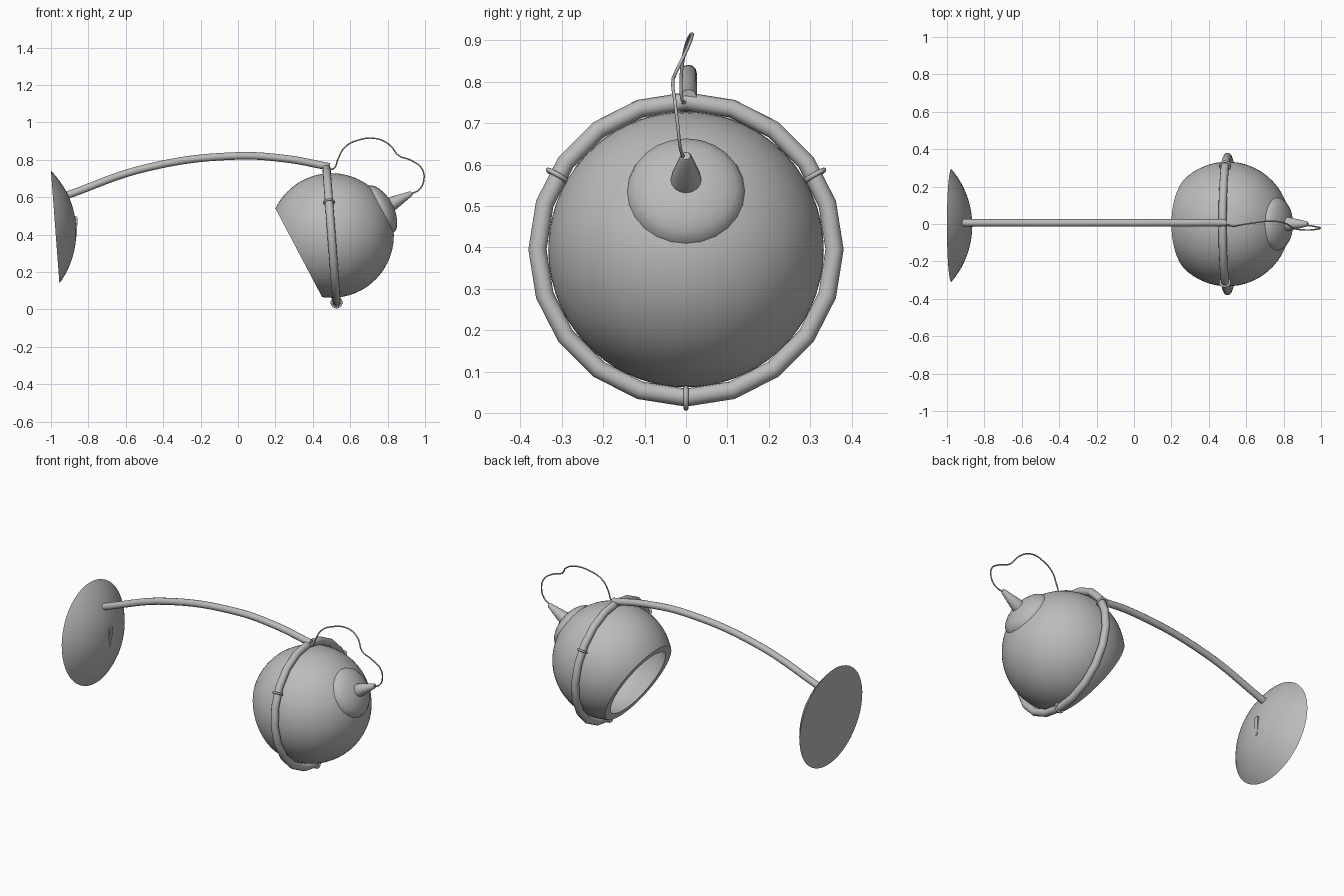
import bpy, bmesh, math
from mathutils import Vector, Matrix

if "Cube" in bpy.data.objects:
    bpy.data.objects.remove(bpy.data.objects["Cube"], do_unlink=True)

grey = bpy.data.materials.new("plain_grey")
grey.use_nodes = True
grey.diffuse_color = (0.5, 0.5, 0.5, 1)
grey.node_tree.nodes["Principled BSDF"].inputs["Base Color"].default_value = (0.5, 0.5, 0.5, 1)


def finish(obj, name, angle=40):
    obj.name = obj.data.name = name
    obj.data.materials.clear()
    obj.data.materials.append(grey)
    bpy.ops.object.select_all(action="DESELECT")
    obj.select_set(True)
    bpy.context.view_layer.objects.active = obj
    bpy.ops.object.shade_smooth_by_angle(angle=math.radians(angle))
    return obj


def mesh_object(bm, name, angle=40):
    bmesh.ops.remove_doubles(bm, verts=bm.verts, dist=0.0001)
    bmesh.ops.recalc_face_normals(bm, faces=bm.faces)
    mesh = bpy.data.meshes.new(name)
    bm.to_mesh(mesh)
    bm.free()
    obj = bpy.data.objects.new(name, mesh)
    bpy.context.collection.objects.link(obj)
    return finish(obj, name, angle)


def aim(obj, centre, axis):
    obj.location = centre
    obj.rotation_euler = Vector(axis).to_track_quat("Z", "Y").to_euler()


def lathe(name, profile, centre, axis, steps=48, angle=40):
    """Revolve (radius, height) points about an axis."""
    bm = bmesh.new()
    verts = [bm.verts.new((r, 0, h)) for r, h in profile]
    edges = [bm.edges.new(pair) for pair in zip(verts, verts[1:])]
    bmesh.ops.spin(bm, geom=verts + edges, cent=(0, 0, 0), axis=(0, 0, 1),
                   angle=math.tau, steps=steps)
    obj = mesh_object(bm, name, angle)
    aim(obj, centre, axis)
    return obj


def torus(name, major, minor, centre, axis, segments, sides):
    bpy.ops.mesh.primitive_torus_add(major_radius=major, minor_radius=minor,
                                     major_segments=segments, minor_segments=sides)
    obj = finish(bpy.context.object, name, 60)
    aim(obj, centre, axis)
    return obj


def tube(name, points, radius, sides=3, resolution=8):
    """Smooth round tube through the points."""
    curve = bpy.data.curves.new(name, "CURVE")
    curve.dimensions = "3D"
    curve.bevel_depth = radius
    curve.bevel_resolution = sides
    curve.resolution_u = resolution
    curve.use_fill_caps = True
    spline = curve.splines.new("BEZIER")
    spline.bezier_points.add(len(points) - 1)
    for knot, p in zip(spline.bezier_points, points):
        knot.co = p
        knot.handle_left_type = knot.handle_right_type = "AUTO"
    obj = bpy.data.objects.new(name, curve)
    bpy.context.collection.objects.link(obj)
    bpy.ops.object.select_all(action="DESELECT")
    obj.select_set(True)
    bpy.context.view_layer.objects.active = obj
    bpy.ops.object.convert(target="MESH")
    return finish(bpy.context.object, name, 50)


def arc(radius, start, end, count):
    """Points of a circle in the profile plane, angles measured from the axis."""
    return [(radius * math.sin(a), radius * math.cos(a))
            for a in (start + (end - start) * i / count for i in range(count + 1))]


# Globe shade: thick shell with a flat rim round the opening
centre = Vector((0.5, 0, 0.395))
axis = Vector((0.885, 0, 0.466))
outer, inner, cut = 0.333, 0.297, -0.198
shell = arc(outer, 0, math.acos(cut / outer), 28)
shell += arc(inner, math.acos(cut / inner), 0, 24)
lathe("globe_shade", shell, centre, axis, 64)

# Domed cap and tapered cord holder behind the globe
lathe("rear_cap", [(0.13, 0.29), (0.143, 0.298), (0.138, 0.314), (0.122, 0.331),
                   (0.1, 0.344), (0.07, 0.356), (0.035, 0.364), (0, 0.366)],
      centre, axis, 24)
lathe("cord_holder", [(0, 0.355), (0.038, 0.355), (0.036, 0.375), (0.014, 0.478),
                      (0.01, 0.485), (0, 0.485)], centre, axis, 16)

# Ring carrying the globe, with three clips
ring_axis = Vector((0.997, 0, 0.0746))
ring_up = Vector((-0.0746, 0, 0.997))
side = Vector((0, 1, 0))
ring_radius = 0.359
torus("support_ring", ring_radius, 0.022, centre, ring_axis, 20, 12)
for i, degrees in enumerate((30, 150, 270)):
    a = math.radians(degrees)
    spot = centre + ring_radius * (math.cos(a) * side + math.sin(a) * ring_up)
    tangent = math.cos(a) * ring_up - math.sin(a) * side
    torus(f"ring_clip_{i + 1}", 0.026, 0.006, spot, tangent, 20, 8)

# Curved arm
tube("curved_arm", [(-0.92, 0.006, 0.608), (-0.5, 0.006, 0.754), (-0.02, 0.006, 0.82),
                    (0.25, 0.006, 0.806), (0.49, 0.006, 0.762)], 0.02, 4, 12)

# Domed wall plate
dome, plate_radius = 0.464, 0.302
plate_edge = math.asin(plate_radius / dome)
base = dome * math.cos(plate_edge)
plate = [(r, h - base) for r, h in arc(dome, 0, plate_edge, 14)] + [(0, 0)]
plate_centre = Vector((-0.9775, -0.008, 0.44))
lathe("wall_plate", plate, plate_centre, (0.997, 0, 0.075), 48, 30)

# Small tapered switch on the plate
bm = bmesh.new()
bmesh.ops.create_cube(bm, size=1)
for v in bm.verts:
    width = 0.032 if v.co.z > 0 else 0.018
    depth = 0.03 if v.co.z > 0 else 0.018
    v.co = Vector((v.co.x * depth, v.co.y * width, v.co.z * 0.115))
bmesh.ops.bevel(bm, geom=bm.edges[:], offset=0.003, segments=2, affect="EDGES")
switch = mesh_object(bm, "switch")
switch.location = (-0.872, 0, 0.438)

# Loose cord from the arm to the holder
tube("cord", [(0.48, 0, 0.755), (0.51, -0.008, 0.752), (0.535, -0.012, 0.805),
              (0.57, -0.005, 0.866), (0.64, 0.006, 0.904), (0.74, 0.015, 0.913),
              (0.81, 0.003, 0.88), (0.86, -0.025, 0.822), (0.925, -0.032, 0.797),
              (0.982, -0.027, 0.754), (0.994, -0.02, 0.695), (0.97, -0.014, 0.642),
              (0.915, -0.005, 0.614)], 0.004, 2, 6)
